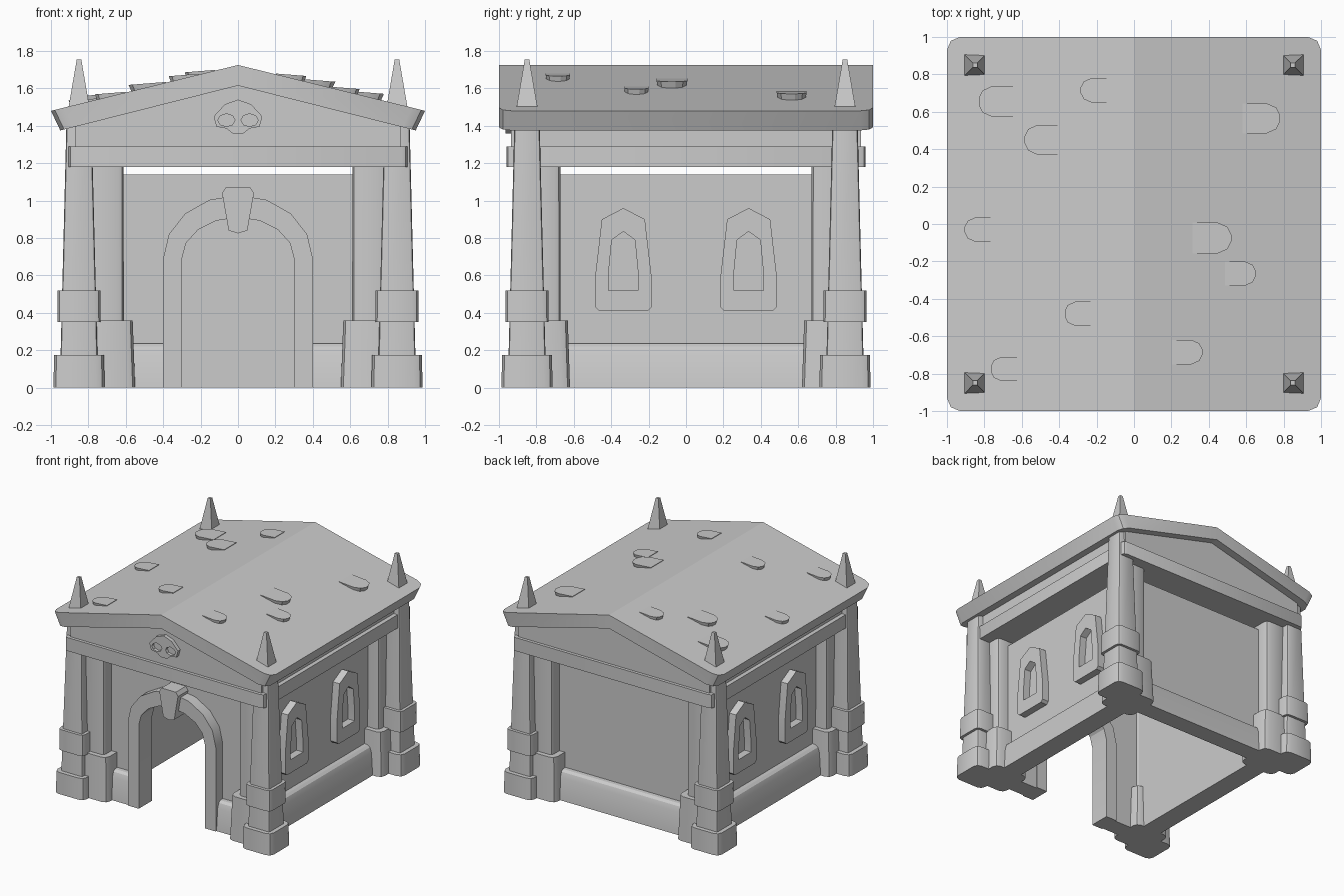
import bpy, bmesh
from math import sin, cos, pi, radians

if "Cube" in bpy.data.objects:
    bpy.data.objects.remove(bpy.data.objects["Cube"])


def finish(name, bm):
    bmesh.ops.recalc_face_normals(bm, faces=bm.faces)
    me = bpy.data.meshes.new(name)
    bm.to_mesh(me)
    bm.free()
    ob = bpy.data.objects.new(name, me)
    bpy.context.collection.objects.link(ob)
    return ob


def loft(bm, a, b):
    """Side walls between two matching closed loops of vertices."""
    n = len(a)
    for i in range(n):
        bm.faces.new((a[i], a[(i + 1) % n], b[(i + 1) % n], b[i]))


def place(axis, p, d):
    return (p[0], d, p[1]) if axis == 'y' else (d, p[0], p[1])


def prism(name, pts, axis, d0, d1, bevel=None, width=0.03, hole=None):
    """Extrude an upright profile along x or y; an optional hole has as many points."""
    bm = bmesh.new()
    a, b = [[bm.verts.new(place(axis, p, d)) for p in pts] for d in (d0, d1)]
    loft(bm, a, b)
    if hole:
        c, e = [[bm.verts.new(place(axis, p, d)) for p in hole] for d in (d0, d1)]
        loft(bm, c, e)
        loft(bm, a, c)
        loft(bm, b, e)
    else:
        bm.faces.new(a)
        bm.faces.new(b)
    if bevel:
        edges = [e for e in bm.edges if bevel(*e.verts)]
        bmesh.ops.bevel(bm, geom=edges, offset=width, segments=2, profile=0.5, affect='EDGES')
    return finish(name, bm)


def pillar(name, x, y, lo, hi, z0, z1, bevel=0.0):
    """Tapered square block with rounded upright edges; lo and hi are half widths."""
    bm = bmesh.new()
    rings = []
    for (hx, hy), z in ((lo, z0), (hi, z1)):
        rings.append([bm.verts.new((x + sx * hx, y + sy * hy, z))
                      for sx, sy in ((-1, -1), (1, -1), (1, 1), (-1, 1))])
    loft(bm, *rings)
    for r in rings:
        bm.faces.new(r)
    if bevel:
        edges = [e for e in bm.edges if abs(e.verts[0].co.z - e.verts[1].co.z) > 0.01]
        bmesh.ops.bevel(bm, geom=edges, offset=bevel, segments=2, profile=0.5, affect='EDGES')
    return finish(name, bm)


def mirrored(half):
    """Complete a right half profile that starts and may end on the centre line."""
    return half + [(-x, z) for x, z in reversed(half) if abs(x) > 1e-6]


def arc(rx, rz, z, n=8):
    return [(rx * cos(pi * i / n), z + rz * sin(pi * i / n)) for i in range(n + 1)]


def roof_z(x):
    return 1.725 - 0.245 * abs(x)


# Gabled roof slab with rounded plan corners
prism("roof", [(0, 1.725), (1, 1.48), (0.95, 1.375), (0, 1.615), (-0.95, 1.375), (-1, 1.48)],
      'y', -1, 1, width=0.07,
      bevel=lambda a, b: abs(a.co.x) > 0.9 and a.co.x * b.co.x > 0
      and abs(a.co.y - b.co.y) < 0.01 and abs(b.co.x) > 0.9)

# Pediment block and the beam below it
prism("pediment", [(-0.87, 1.27), (0.87, 1.27), (0.87, 1.41), (0, 1.64), (-0.87, 1.41)],
      'y', -0.935, 0.935)
pillar("beam", 0, 0, (0.905, 0.96), (0.905, 0.96), 1.18, 1.29, 0.03)

# Corner posts with bands, bases, spikes and inner columns
for sx in (-1, 1):
    for sy in (-1, 1):
        x, y = 0.85 * sx, 0.85 * sy
        pillar("corner_post", x, y, (0.103, 0.103), (0.067, 0.067), 0, 1.43, 0.015)
        pillar("post_base", x, y, (0.137, 0.137), (0.133, 0.133), 0, 0.175, 0.045)
        pillar("post_band", x, y, (0.116, 0.116), (0.114, 0.114), 0.35, 0.52, 0.035)
        pillar("roof_spike", x, y, (0.056, 0.056), (0.012, 0.012), 1.5, 1.755)
        x, y = 0.71 * sx, 0.77 * sy
        pillar("inner_column", x, y, (0.1, 0.1), (0.098, 0.098), 0.3, 1.19, 0.03)
        pillar("column_base", x, y, (0.16, 0.15), (0.147, 0.138), 0, 0.36, 0.045)

# Walls, the front one cut by the arched doorway
door = arc(0.32, 0.24, 0.69)
prism("front_wall", [(-0.71, 0), (-0.71, 1.14), (0.71, 1.14), (0.71, 0), (0.32, 0)]
      + door + [(-0.32, 0)], 'y', -0.77, -0.70)
prism("back_wall", [(-0.71, 0), (0.71, 0), (0.71, 1.14), (-0.71, 1.14)], 'y', 0.70, 0.77)
for s in (-1, 1):
    prism("side_wall", [(-0.72, 0), (0.72, 0), (0.72, 1.14), (-0.72, 1.14)],
          'x', s * 0.62, s * 0.71)

# Sloped plinth round the foot of the walls
foot = [(-0.04, 0), (0.08, 0), (0.065, 0.18), (0.05, 0.22), (0.03, 0.235), (-0.04, 0.24)]
prism("back_plinth", [(0.77 + d, z) for d, z in foot], 'x', -0.72, 0.72)
for s in (-1, 1):
    prism("side_plinth", [(s * (0.71 + d), z) for d, z in foot], 'y', -0.77, 0.77)
    prism("front_plinth", [(-0.77 - d, z) for d, z in foot], 'x', s * 0.36, s * 0.72)

# Door surround and keystone
prism("door_arch", [(0.4, 0)] + arc(0.4, 0.34, 0.69) + [(-0.4, 0), (-0.3, 0)]
      + arc(0.3, 0.22, 0.69)[::-1] + [(0.3, 0)], 'y', -0.86, -0.69)
prism("keystone", mirrored([(0, 0.825), (0.05, 0.84), (0.085, 1.04), (0.065, 1.07)]),
      'y', -0.9, -0.69)

# Pointed window frames on both sides
outer = mirrored([(0, 0.96), (0.115, 0.9), (0.15, 0.6), (0.15, 0.43), (0.13, 0.41)])
inner = mirrored([(0, 0.835), (0.062, 0.79), (0.08, 0.6), (0.08, 0.521), (0.078, 0.52)])
for s in (-1, 1):
    for y in (-0.335, 0.335):
        prism("window_frame", [(y + p, z) for p, z in outer], 'x', s * 0.70, s * 0.77,
              hole=[(y + p, z) for p, z in inner])

# Skull ornament with recessed eyes
skull = prism("skull_ornament", mirrored([(0, 1.54), (0.07, 1.515), (0.13, 1.45), (0.115, 1.395),
                                          (0.06, 1.385), (0.03, 1.36)]), 'y', -0.965, -0.92)
for s in (-1, 1):
    eye = prism("eye_cutter", [(s * 0.062 + 0.046 * cos(pi * i / 4), 1.43 + 0.034 * sin(pi * i / 4))
                               for i in range(8)], 'y', -1.0, -0.94)
    eye.hide_render = True
    eye.hide_set(True)
    cut = skull.modifiers.new("eye", 'BOOLEAN')
    cut.operation = 'DIFFERENCE'
    cut.object = eye

# Loose roof tiles: tip x, centre y, width
tiles = [(-0.83, 0.655, 0.165), (-0.585, 0.45, 0.16), (-0.285, 0.715, 0.13), (-0.905, -0.03, 0.13),
         (-0.37, -0.48, 0.13), (-0.765, -0.775, 0.13), (0.78, 0.565, 0.16), (0.52, -0.075, 0.165),
         (0.65, -0.265, 0.13), (0.365, -0.685, 0.13)]
for tip, cy, w in tiles:
    s = 1 if tip > 0 else -1
    length = 1.25 * w
    x_in = abs(tip) - length
    plan = [(0, -0.5), (0.65, -0.5), (0.9, -0.36), (1, -0.12),
            (1, 0.12), (0.9, 0.36), (0.65, 0.5), (0, 0.5)]
    bm = bmesh.new()
    loops = []
    for drop, k in ((0, 1), (0.045, 0.9)):
        loops.append([bm.verts.new((s * (x_in + u * k * length), cy + v * k * w,
                                    roof_z(x_in) + 0.004 - 0.08 * u * length - drop))
                      for u, v in plan])
    loft(bm, *loops)
    for lp in loops:
        bm.faces.new(lp)
    finish("roof_tile", bm)

# Smooth the rounded edges, keep real corners sharp
for ob in bpy.context.scene.objects:
    if not ob.hide_render:
        ob.select_set(True)
        bpy.context.view_layer.objects.active = ob
bpy.ops.object.shade_smooth_by_angle(angle=radians(26))
